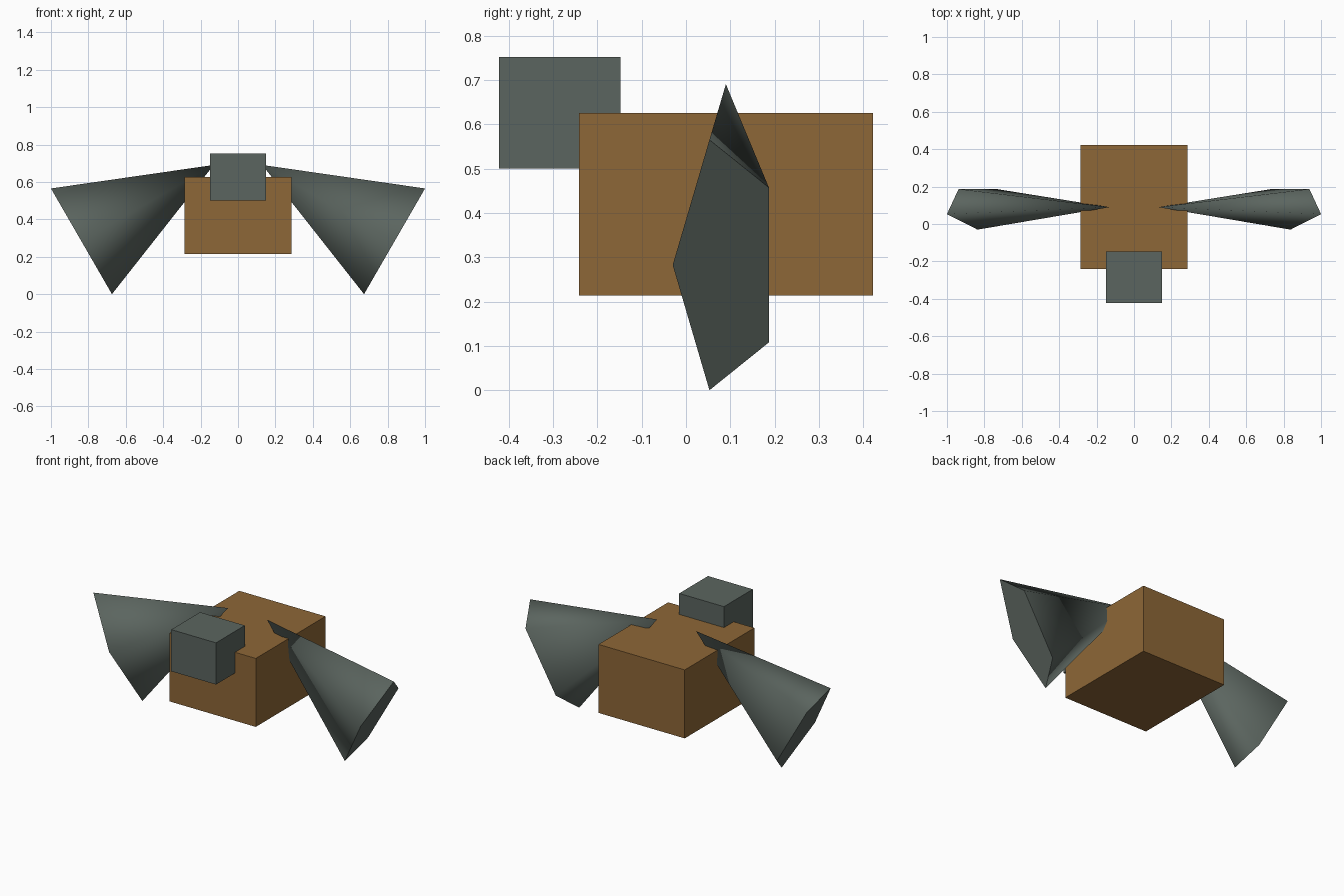
import bpy, bmesh
from math import sin, cos, pi
from mathutils import Vector

if "Cube" in bpy.data.objects:
    bpy.data.objects.remove(bpy.data.objects["Cube"])


def material(name, color):
    m = bpy.data.materials.new(name)
    m.diffuse_color = (*color, 1)
    m.use_nodes = True
    m.node_tree.nodes["Principled BSDF"].inputs["Base Color"].default_value = m.diffuse_color
    return m


brown = material("brown", (0.27, 0.135, 0.038))
grey_green = material("grey_green", (0.105, 0.13, 0.115))


def add_object(name, bm, mat):
    bmesh.ops.recalc_face_normals(bm, faces=bm.faces)
    mesh = bpy.data.meshes.new(name)
    bm.to_mesh(mesh)
    bm.free()
    mesh.materials.append(mat)
    ob = bpy.data.objects.new(name, mesh)
    bpy.context.collection.objects.link(ob)
    return ob


def box(name, lo, hi, mat):
    lo, hi = Vector(lo), Vector(hi)
    bm = bmesh.new()
    bmesh.ops.create_cube(bm, size=1)
    bmesh.ops.scale(bm, vec=hi - lo, verts=bm.verts)
    bmesh.ops.translate(bm, vec=(lo + hi) / 2, verts=bm.verts)
    return add_object(name, bm, mat)


# Body and head blocks
box("body", (-0.287, -0.241, 0.214), (0.287, 0.422, 0.626), brown)
box("head", (-0.149, -0.422, 0.501), (0.149, -0.148, 0.752), grey_green)

# Wings: flattened five-sided cones, tip at the shoulder, drooping 30 degrees
center = Vector((0.837, 0.09, 0.283))
along = Vector((0.5, 0, 0.866))      # wide direction of the base
across = Vector((0, -1, 0))          # thin direction, pointing forward
bm = bmesh.new()
tip = bm.verts.new((0.13, 0.09, 0.691))
ring = [bm.verts.new(center + along * 0.343 * sin(a) + across * 0.12 * cos(a))
        for a in (2 * pi * i / 5 for i in range(5))]
base = bm.faces.new(ring)
for i in range(5):
    bm.faces.new((ring[i], tip, ring[(i + 1) % 5])).smooth = True
for e in base.edges:
    e.smooth = False
wings = add_object("wings", bm, grey_green)
mirror = wings.modifiers.new("mirror", "MIRROR")
mirror.use_mirror_merge = False
